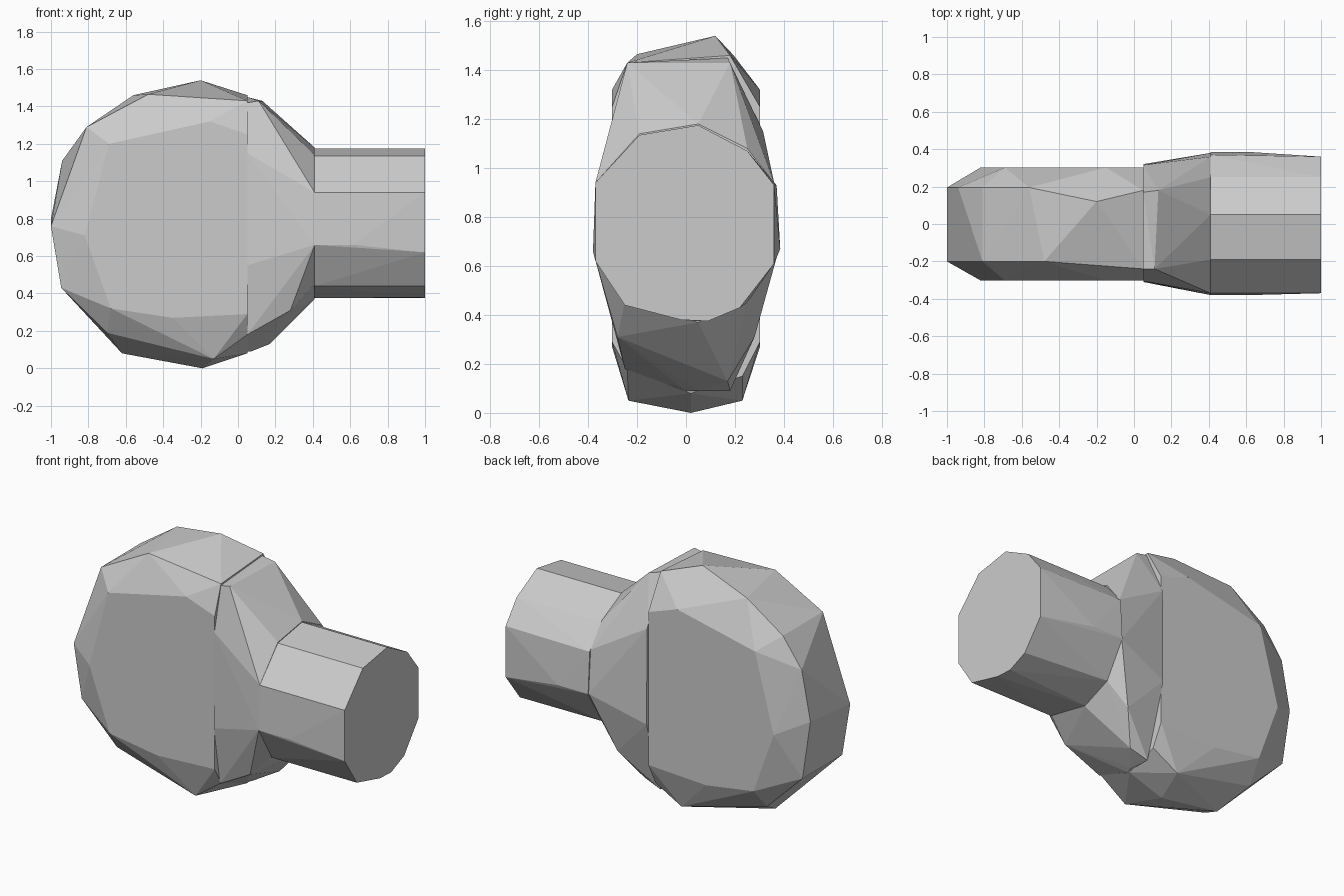
import bpy, bmesh


def hull(name, points):
    """Faceted solid wrapped around a few cross-section points."""
    bm = bmesh.new()
    for p in points:
        bm.verts.new(p)
    res = bmesh.ops.convex_hull(bm, input=bm.verts[:])
    loose = {g for g in res["geom_interior"] + res["geom_unused"]
             if isinstance(g, bmesh.types.BMVert) and g.is_valid}
    bmesh.ops.delete(bm, geom=list(loose), context='VERTS')
    bmesh.ops.recalc_face_normals(bm, faces=bm.faces[:])
    me = bpy.data.meshes.new(name)
    bm.to_mesh(me)
    bm.free()
    ob = bpy.data.objects.new(name, me)
    bpy.context.collection.objects.link(ob)
    return ob


def section(x, yz):
    return [(x, y, z) for y, z in yz]


def layer(y, xz):
    return [(x, y, z) for x, z in xz]


# Rounded disc head: flat front and back, narrower faceted rim
cheek = [(-0.82, 0.71), (-0.69, 1.20), (-0.15, 1.32), (0.05, 1.25),
         (0.05, 0.29), (-0.35, 0.27), (-0.68, 0.32)]
front_rim = [(-1.0, 0.76), (-0.81, 1.29), (-0.48, 1.465),
             (-0.70, 0.19), (-0.945, 0.43)]
back_rim = [(-1.0, 0.80), (-0.94, 1.11), (-0.81, 1.29), (-0.56, 1.46),
            (-0.945, 0.43), (-0.70, 0.19)]
rim_tips = [(-0.20, 0.12, 1.54), (-0.19, 0.02, 0.0), (-0.62, 0.0, 0.08),
            (-0.13, -0.235, 0.05), (-0.13, 0.23, 0.05),
            (0.05, -0.24, 1.43), (0.05, 0.18, 1.46),
            (0.05, -0.24, 0.18), (0.05, 0.23, 0.15), (0.05, 0.02, 0.08)]
hull("disc_head", layer(-0.302, cheek) + layer(0.302, cheek)
     + layer(-0.2, front_rim) + layer(0.195, back_rim) + rim_tips)

# Tapered collar between head and neck
collar_big = [(-0.31, 0.55), (-0.305, 1.15), (-0.24, 1.42), (0.17, 1.45),
              (0.315, 1.15), (0.32, 0.55), (0.18, 0.09), (0.0, 0.09),
              (-0.25, 0.18)]
collar_small = [(-0.38, 0.66), (-0.37, 0.94), (-0.19, 1.14), (0.05, 1.18),
                (0.25, 1.08), (0.36, 0.94), (0.38, 0.67), (0.25, 0.45),
                (0.05, 0.37), (-0.25, 0.45)]
collar_bulge = [(0.11, -0.24, 1.43), (0.13, 0.18, 1.43), (0.17, 0.17, 0.13),
                (0.07, 0.05, 0.09), (0.28, -0.28, 0.31), (0.28, 0.28, 0.31)]
hull("collar", section(0.05, collar_big) + section(0.41, collar_small)
     + collar_bulge)

# Straight faceted neck with flat end
neck_base = [(-0.38, 0.66), (-0.37, 0.94), (-0.19, 1.135), (0.05, 1.175),
             (0.25, 1.07), (0.37, 0.93), (0.385, 0.67), (0.25, 0.45),
             (0.05, 0.375), (-0.25, 0.44)]
neck_end = [(-0.37, 0.62), (-0.37, 0.94), (-0.19, 1.135), (0.05, 1.175),
            (0.25, 1.07), (0.36, 0.93), (0.36, 0.61), (0.22, 0.43),
            (0.09, 0.375), (-0.02, 0.38), (-0.25, 0.44)]
hull("neck", section(0.41, neck_base) + section(1.0, neck_end)
     + [(0.62, -0.38, 0.66), (0.62, 0.385, 0.67)])
